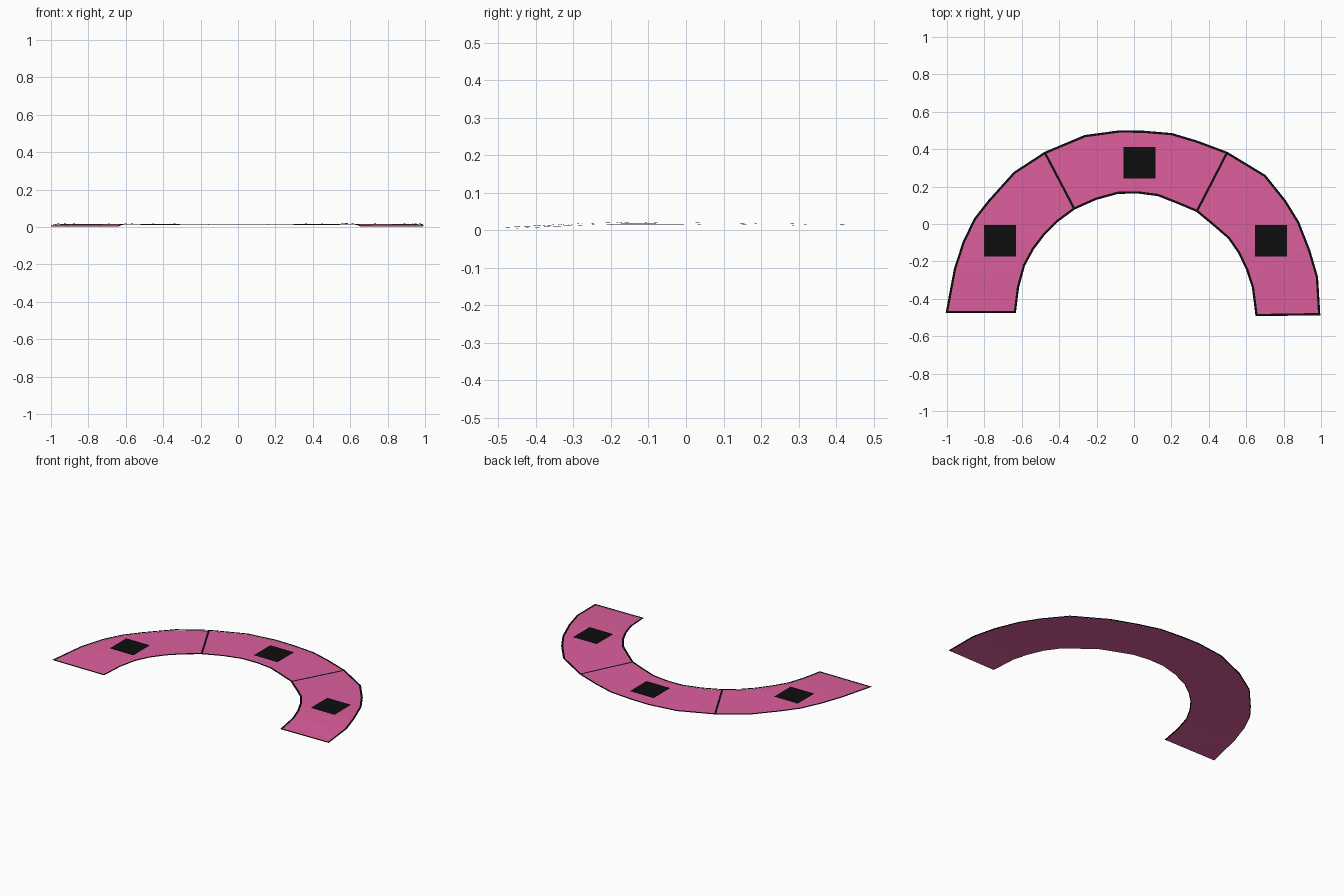
import bpy, bmesh
from mathutils import Vector

if "Cube" in bpy.data.objects:
    bpy.data.objects.remove(bpy.data.objects["Cube"])

# Outline points of each panel, left to right (x, y)
OUTER = [
    [(-1, -.47), (-.957, -.24), (-.91, -.096), (-.85, .027), (-.775, .123), (-.64, .273), (-.476, .38)],
    [(-.476, .38), (-.262, .47), (-.075, .495), (.05, .493), (.203, .48), (.337, .44), (.497, .38)],
    [(.497, .38), (.70, .257), (.807, .123), (.877, .01), (.936, -.14), (.978, -.283), (.99, -.482)],
]
INNER = [
    [(-.637, -.47), (-.62, -.337), (-.588, -.22), (-.54, -.132), (-.48, -.053), (-.41, .016), (-.32, .083)],
    [(-.32, .083), (-.203, .135), (-.086, .167), (.02, .169), (.128, .155), (.23, .115), (.337, .07)],
    [(.337, .07), (.425, -.003), (.508, -.075), (.56, -.15), (.604, -.24), (.636, -.337), (.655, -.487)],
]
PROFILE = [(-.49, .003), (-.35, .011), (-.15, .018), (.1, .015), (.5, .011)]


def material(name, color):
    m = bpy.data.materials.new(name)
    m.diffuse_color = (*color, 1)
    m.use_nodes = True
    m.node_tree.nodes["Principled BSDF"].inputs["Base Color"].default_value = m.diffuse_color
    return m


PINK = material("pink", (.72, .115, .34))
BLACK = material("black", (.004, .004, .004))


def height(y):
    """Gentle bow of the sheet from front to back."""
    for (y0, z0), (y1, z1) in zip(PROFILE, PROFILE[1:]):
        if y <= y1:
            return z0 + (z1 - z0) * max(0, (y - y0) / (y1 - y0))
    return PROFILE[-1][1]


def make(name, verts, faces, mat):
    me = bpy.data.meshes.new(name)
    me.from_pydata(verts, [], faces)
    bm = bmesh.new()
    bm.from_mesh(me)
    bmesh.ops.triangulate(bm, faces=bm.faces[:])
    for f in bm.faces:
        f.normal_update()
        if f.normal.z < 0:
            f.normal_flip()
    bm.to_mesh(me)
    bm.free()
    me.materials.append(mat)
    ob = bpy.data.objects.new(name, me)
    bpy.context.collection.objects.link(ob)
    return ob


def ribbon(name, pts, closed, lift, width=.012):
    """Flat mitred line following a path."""
    p = [Vector(q) for q in pts]
    n = len(p)
    verts = []
    for i in range(n):
        a = p[i - 1] if closed or i else p[i]
        b = p[(i + 1) % n] if closed or i < n - 1 else p[i]
        dirs = [(v - u).normalized() for u, v in ((a, p[i]), (p[i], b)) if (v - u).length]
        norms = [Vector((-d.y, d.x)) for d in dirs]
        m = sum(norms, Vector((0, 0))).normalized()
        m *= width / 2 / max(.4, m.dot(norms[0]))
        z = height(p[i].y) + lift
        for q in (p[i] + m, p[i] - m):
            verts.append((q.x, q.y, z))
    faces = [(2 * i, 2 * i + 1, 2 * ((i + 1) % n) + 1, 2 * ((i + 1) % n))
             for i in range(n if closed else n - 1)]
    make(name, verts, faces, BLACK)


# Pink arc panels
for side, o, i in zip(("left", "middle", "right"), OUTER, INNER):
    n = len(o)
    make(side + "_panel", [(x, y, height(y)) for x, y in o + i],
         [(k, k + 1, n + k + 1, n + k) for k in range(n - 1)], PINK)

# Black border and panel dividers
outer = OUTER[0] + OUTER[1][1:] + OUTER[2][1:]
inner = INNER[0] + INNER[1][1:] + INNER[2][1:]
ribbon("border_line", outer + inner[::-1], True, .004)
for side, k in (("left", 1), ("right", 2)):
    ribbon(side + "_divider_line", [OUTER[k][0], INNER[k][0]], False, .003)

# Black square markers, one per panel
for side, x, y in (("left", -.717, -.09), ("middle", .03, .327), ("right", .733, -.09)):
    h, z = .085, height(y) + .006
    make(side + "_square", [(x - h, y - h, z), (x + h, y - h, z), (x + h, y + h, z), (x - h, y + h, z)],
         [(0, 1, 2, 3)], BLACK)
